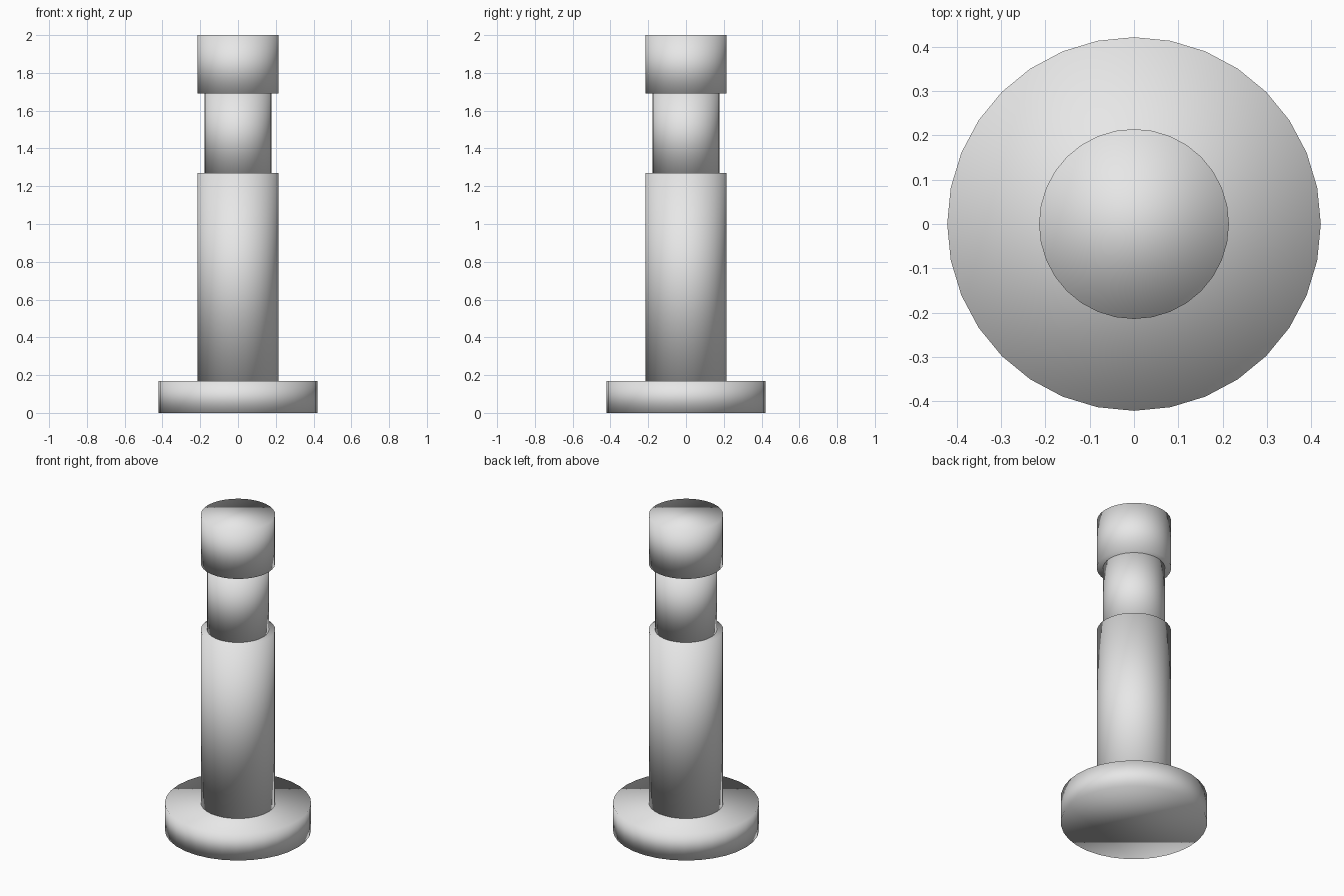
import bpy

cube = bpy.data.objects.get("Cube")
if cube:
    bpy.data.objects.remove(cube, do_unlink=True)

grey = bpy.data.materials.new("plain_grey")
grey.use_nodes = True
colour = (0.8, 0.8, 0.8, 1.0)
grey.diffuse_color = colour
grey.node_tree.nodes["Principled BSDF"].inputs["Base Color"].default_value = colour


def drum(name, radius, bottom, top):
    """Closed 32-sided cylinder, softly shaded all over, between two heights."""
    bpy.ops.mesh.primitive_cylinder_add(
        vertices=32, radius=radius, depth=top - bottom,
        end_fill_type='NGON', location=(0, 0, (bottom + top) / 2))
    part = bpy.context.object
    part.name = name
    part.data.materials.append(grey)
    bpy.ops.object.shade_smooth()
    return part


# Stacked parts from the floor up
drum("base_flange", 0.421, 0.0, 0.17)
drum("lower_column", 0.214, 0.17, 1.27)
drum("narrow_neck", 0.178, 1.27, 1.69)
drum("head_cap", 0.214, 1.69, 2.0)
